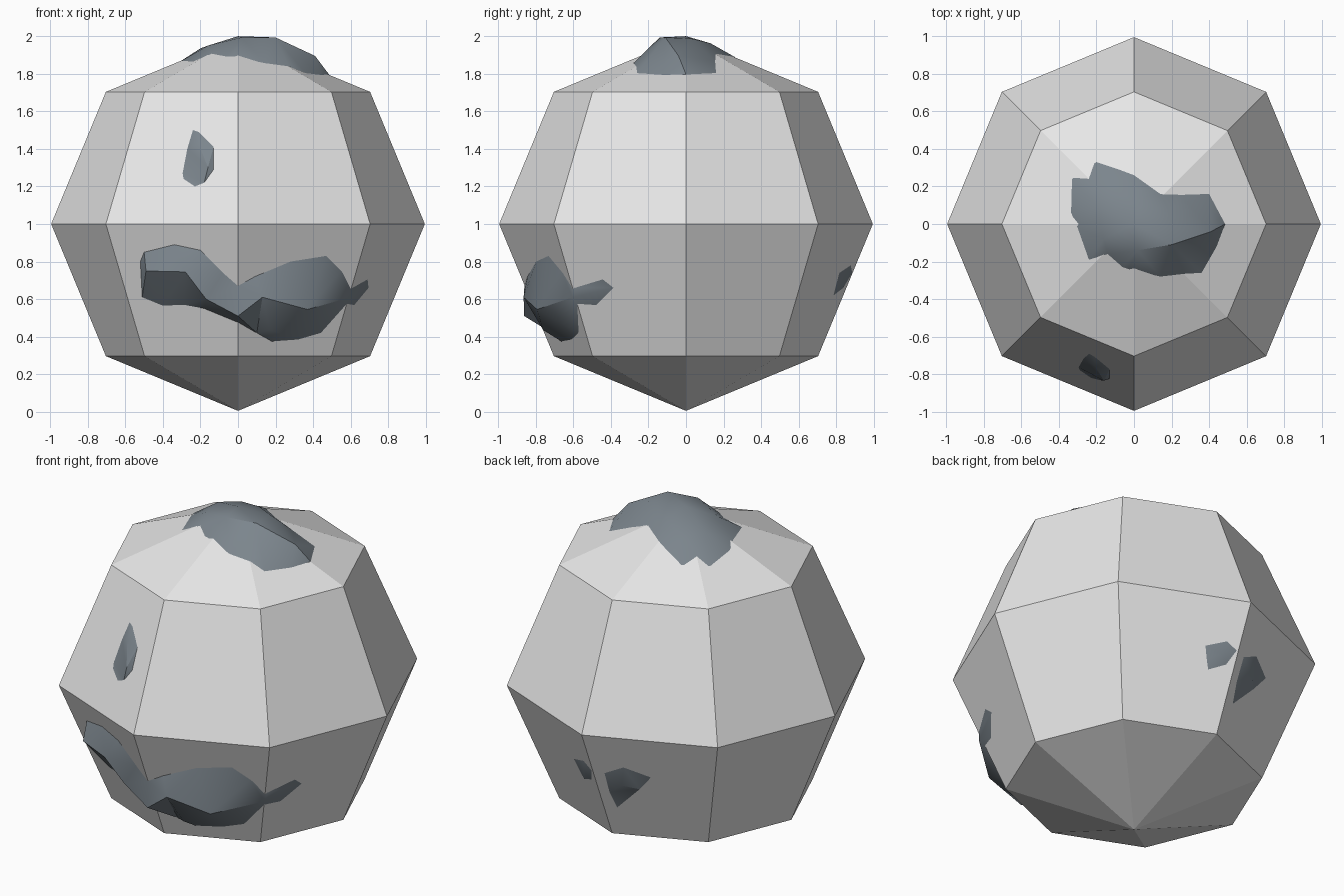
import bpy, bmesh
from mathutils import Vector, Matrix
from mathutils.bvhtree import BVHTree
from mathutils.geometry import delaunay_2d_cdt

if "Cube" in bpy.data.objects:
    bpy.data.objects.remove(bpy.data.objects["Cube"])


def material(name, rgb):
    m = bpy.data.materials.new(name)
    m.diffuse_color = (*rgb, 1)
    m.use_nodes = True
    m.node_tree.nodes["Principled BSDF"].inputs["Base Color"].default_value = m.diffuse_color
    return m


STONE = material("light_grey", (0.8, 0.8, 0.8))
ORE = material("slate_blue", (0.20, 0.235, 0.265))


def add_object(name, bm, mat):
    mesh = bpy.data.meshes.new(name)
    bm.to_mesh(mesh)
    mesh.materials.append(mat)
    ob = bpy.data.objects.new(name, mesh)
    bpy.context.collection.objects.link(ob)
    return ob


# Boulder: low-poly eight-sided sphere
bm = bmesh.new()
bmesh.ops.create_uvsphere(bm, u_segments=8, v_segments=4, radius=0.995,
                          matrix=Matrix.Translation((0, 0, 1)))
surface = BVHTree.FromBMesh(bm)
add_object("boulder", bm, STONE)
bm.free()

# Each view maps a flat outline point to a ray start, looking along its direction
VIEWS = {
    "front": (lambda a, b: Vector((a, -3, b)), Vector((0, 1, 0))),
    "back": (lambda a, b: Vector((a, 3, b)), Vector((0, -1, 0))),
    "top": (lambda a, b: Vector((a, b, 5)), Vector((0, 0, -1))),
}


def patch(name, view, outline, bumps):
    """Lump whose rim lies on the boulder; bumps are (a, b, height)."""
    start, look = VIEWS[view]
    flat = [Vector(p) for p in outline] + [Vector(p[:2]) for p in bumps]
    n = len(outline)
    verts, _, faces, origin, _, _ = delaunay_2d_cdt(flat, [], [list(range(n))], 1, 1e-5)
    bm = bmesh.new()
    made = []
    for v, src in zip(verts, origin):
        hit = surface.ray_cast(start(v.x, v.y), look)[0]
        i = max(src) if src else 0
        height = bumps[i - n][2] if i >= n else 0.002
        made.append(bm.verts.new(hit - look * height))
    for f in faces:
        bm.faces.new([made[i] for i in f])
    bm.normal_update()
    for f in bm.faces:
        if f.normal.dot(f.calc_center_median() - Vector((0, 0, 1))) < 0:
            f.normal_flip()
    ob = add_object(name, bm, ORE)
    bm.free()
    bpy.ops.object.select_all(action='DESELECT')
    ob.select_set(True)
    bpy.context.view_layer.objects.active = ob
    bpy.ops.object.shade_smooth_by_angle(angle=0.52)


# Crown lump
patch("top_patch", "top",
      [(-.33, .24), (-.2, .33), (-.08, .29), (0, .26), (.14, .16), (.25, .155),
       (.4, .16), (.485, 0), (.44, -.12), (.36, -.26), (.27, -.265), (.14, -.28),
       (-.03, -.24), (-.06, -.23), (-.14, -.16), (-.24, -.19), (-.3, -.02), (-.335, .06)],
      [(.41, -.04, .077), (.2, -.11, .10), (.02, -.14, .06), (-.16, -.08, .035),
       (0, 0, .005), (.2, .03, .08), (-.2, .1, .04), (-.12, .2, .03), (.05, .13, .03)])

# Long front lump with a projecting ledge
patch("front_band", "front",
      [(-.52, .8), (-.5, .85), (-.34, .89), (-.2, .86), (-.08, .74), (0, .67),
       (.09, .72), (.28, .8), (.47, .83), (.55, .75), (.61, .66), (.69, .705),
       (.695, .66), (.62, .57), (.44, .42), (.32, .385), (.18, .375), (.1, .42),
       (-.01, .48), (-.18, .55), (-.29, .57), (-.4, .565), (-.51, .61)],
      [(-.49, .75, .09), (-.28, .745, .10), (-.17, .6, .08), (0, .51, .07),
       (.13, .61, .085), (.37, .545, .14), (.6, .61, .04), (.17, .435, .07)])

# Small front chip
patch("front_chip", "front",
      [(-.24, 1.5), (-.21, 1.49), (-.13, 1.41), (-.13, 1.29), (-.18, 1.22),
       (-.23, 1.2), (-.29, 1.24), (-.295, 1.27), (-.27, 1.4)],
      [(-.16, 1.3, .03), (-.21, 1.43, .025)])

# Two back chips
patch("back_chip_large", "back",
      [(-.06, .735), (-.17, .79), (-.3, .735), (-.22, .64), (-.07, .49), (-.055, .6)],
      [(-.15, .67, .03)])
patch("back_chip_small", "back",
      [(.13, .62), (.15, .67), (.175, .74), (.07, .78), (.01, .74), (.045, .66)],
      [(.09, .71, .015)])
